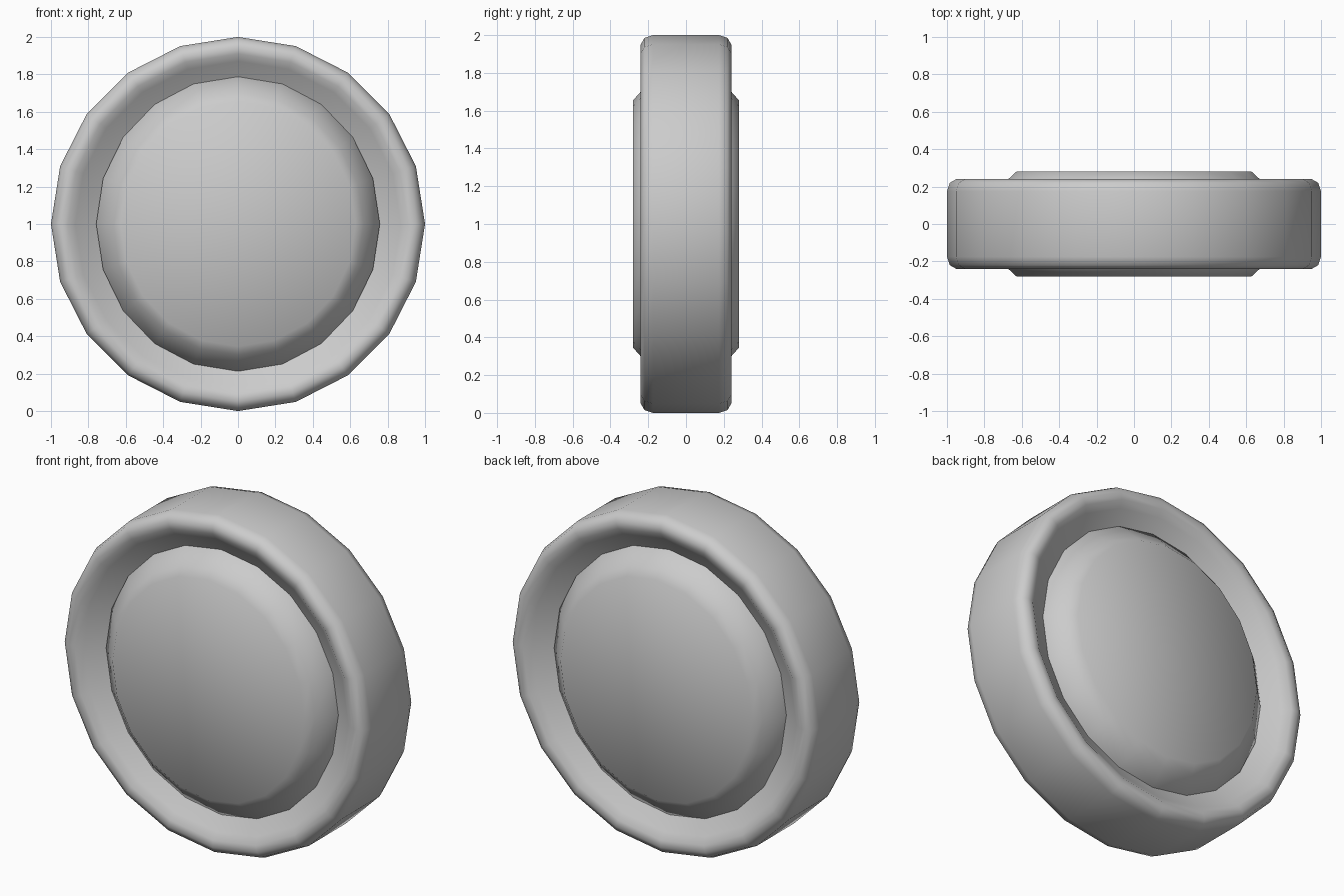
import bpy, math

if "Cube" in bpy.data.objects:
    bpy.data.objects.remove(bpy.data.objects["Cube"])

SIDES = 20


def lathe(name, profile, x_scale=1.0, capped=False):
    """Spin a (radius, y) profile around the y axis at z = 1."""
    verts, faces = [], []
    for r, y in profile:
        for i in range(SIDES):
            a = 2 * math.pi * i / SIDES
            verts.append((r * x_scale * math.cos(a), y, 1 + r * math.sin(a)))
    for k in range(len(profile) - 1):
        for i in range(SIDES):
            j = (i + 1) % SIDES
            faces.append((k * SIDES + i, k * SIDES + j,
                          (k + 1) * SIDES + j, (k + 1) * SIDES + i))
    if capped:
        last = (len(profile) - 1) * SIDES
        faces.append(tuple(range(SIDES))[::-1])
        faces.append(tuple(range(last, last + SIDES)))
    mesh = bpy.data.meshes.new(name)
    mesh.from_pydata(verts, [], faces)
    mesh.update()
    obj = bpy.data.objects.new(name, mesh)
    bpy.context.collection.objects.link(obj)
    # consistent outward normals and smooth shading
    bpy.ops.object.select_all(action='DESELECT')
    obj.select_set(True)
    bpy.context.view_layer.objects.active = obj
    bpy.ops.object.mode_set(mode='EDIT')
    bpy.ops.mesh.select_all(action='SELECT')
    bpy.ops.mesh.normals_make_consistent(inside=False)
    bpy.ops.object.mode_set(mode='OBJECT')
    bpy.ops.object.shade_smooth_by_angle(angle=math.radians(60))
    return obj


def mirrored(half):
    """Extend a front half profile with its mirror image at the back."""
    return half + [(r, -y) for r, y in reversed(half)]


# outer ring: sloped recess, rounded lip, flat tread
lathe("tyre_ring", mirrored([(0.74, -0.13), (0.87, -0.205), (0.91, -0.235),
                             (0.95, -0.24), (0.985, -0.22), (1.0, -0.175)]))

# bulging centre disc, slightly narrower in x
lathe("hub_disc", mirrored([(0.655, -0.28), (0.70, -0.24), (0.79, -0.155),
                            (0.79, -0.10)]), x_scale=0.96, capped=True)
